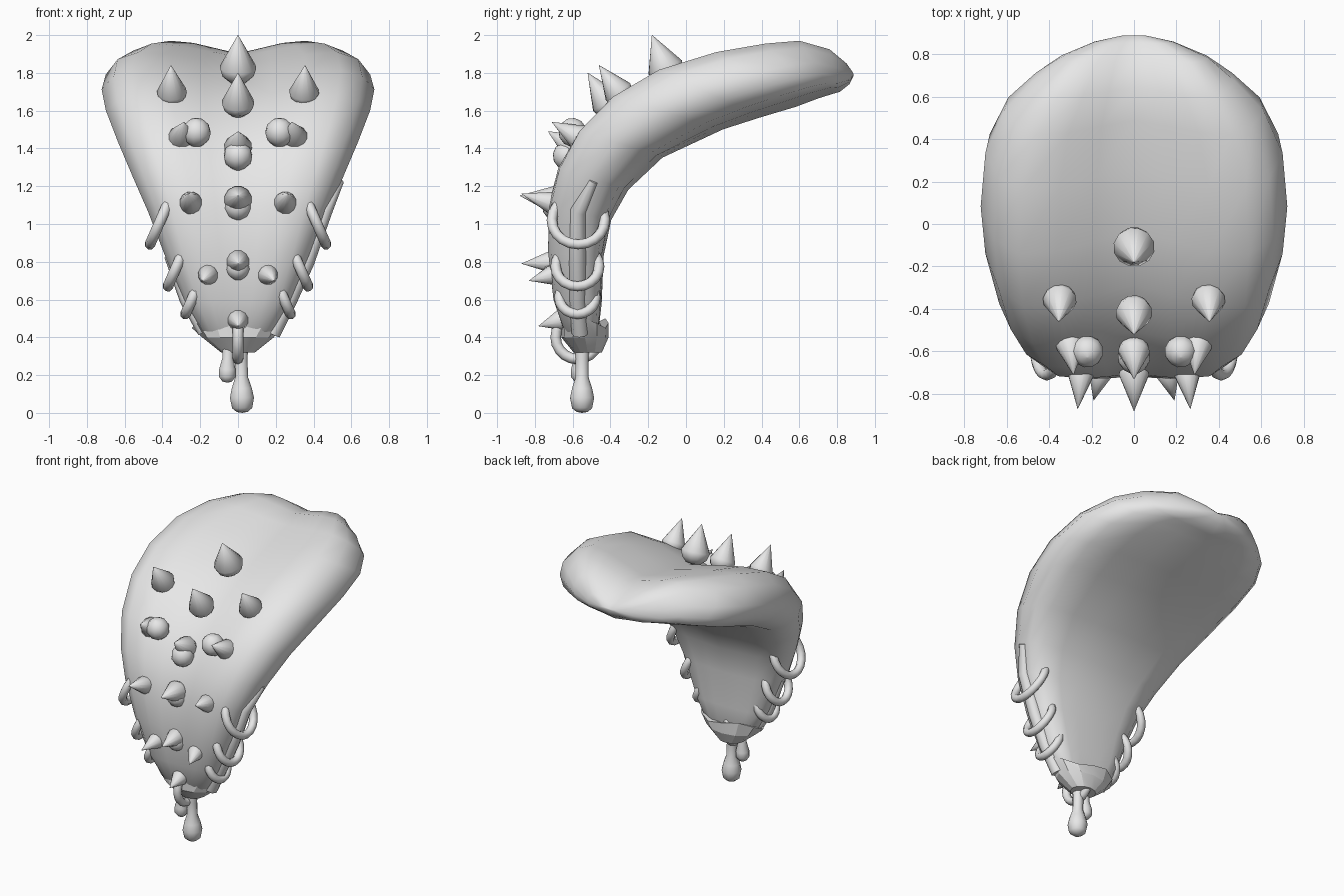
import bpy, bmesh, math
from mathutils import Vector

if "Cube" in bpy.data.objects:
    bpy.data.objects.remove(bpy.data.objects["Cube"])

grey = bpy.data.materials.new("plain grey")
grey.diffuse_color = (0.8, 0.8, 0.8, 1)
grey.use_nodes = True
grey.node_tree.nodes["Principled BSDF"].inputs["Base Color"].default_value = grey.diffuse_color


def finish(obj, angle):
    obj.data.materials.append(grey)
    bpy.ops.object.select_all(action='DESELECT')
    obj.select_set(True)
    bpy.context.view_layer.objects.active = obj
    if angle:
        bpy.ops.object.shade_smooth_by_angle(angle=math.radians(angle))
    return obj


def loft(name, rings, angle=40):
    """Skin a list of equal closed rings and cap both ends."""
    bm = bmesh.new()
    rows = [[bm.verts.new(p) for p in ring] for ring in rings]
    n = len(rows[0])
    for a, b in zip(rows, rows[1:]):
        for i in range(n):
            bm.faces.new((a[i], a[(i + 1) % n], b[(i + 1) % n], b[i]))
    bm.faces.new(rows[0][::-1])
    bm.faces.new(rows[-1])
    bmesh.ops.recalc_face_normals(bm, faces=bm.faces)
    me = bpy.data.meshes.new(name)
    bm.to_mesh(me)
    bm.free()
    obj = bpy.data.objects.new(name, me)
    bpy.context.collection.objects.link(obj)
    return finish(obj, angle)


def lathe(name, profile, origin, axis, sides=12, angle=60):
    """Spin (radius, distance) pairs about an axis from an origin."""
    origin, axis = Vector(origin), Vector(axis).normalized()
    u = axis.orthogonal().normalized()
    v = axis.cross(u)
    rings = []
    for r, t in profile:
        rings.append([origin + axis * t + (u * math.cos(k) + v * math.sin(k)) * max(r, 0.001)
                      for k in (2 * math.pi * i / sides for i in range(sides))])
    return loft(name, rings, angle)


def spike(name, base, tip, r):
    """Cone with a rounded underside."""
    axis = Vector(tip) - Vector(base)
    lathe(name, [(0, -0.9 * r), (0.5 * r, -0.8 * r), (0.87 * r, -0.45 * r), (r, 0),
                 (0, axis.length)], base, axis, 12, 75)


def ball(name, centre, r):
    prof = [(r * math.sin(math.pi * i / 6), -r * math.cos(math.pi * i / 6)) for i in range(7)]
    lathe(name, prof, centre, (0, -0.4, 1))


def hoop(name, centre, normal, major, minor):
    bpy.ops.mesh.primitive_torus_add(
        major_segments=20, minor_segments=8, major_radius=major, minor_radius=minor,
        location=centre, rotation=Vector(normal).to_track_quat('Z', 'Y').to_euler())
    bpy.context.object.name = name
    finish(bpy.context.object, 75)


def strand(name, points, radius):
    cu = bpy.data.curves.new(name, 'CURVE')
    cu.dimensions = '3D'
    cu.bevel_depth = radius
    cu.bevel_resolution = 2
    cu.use_fill_caps = True
    sp = cu.splines.new('POLY')
    sp.points.add(len(points) - 1)
    for p, co in zip(sp.points, points):
        p.co = (*co, 1)
    sp.points[0].radius = 0.6
    obj = bpy.data.objects.new(name, cu)
    bpy.context.collection.objects.link(obj)
    bpy.ops.object.select_all(action='DESELECT')
    obj.select_set(True)
    bpy.context.view_layer.objects.active = obj
    bpy.ops.object.convert(target='MESH')
    finish(bpy.context.object, 60)


# Tongue: each station is upper point (y, z), lower point (y, z), half width
stations = [
    (-0.58, 0.34, -0.50, 0.34, 0.08), (-0.65, 0.44, -0.46, 0.42, 0.20),
    (-0.71, 0.60, -0.44, 0.58, 0.29), (-0.74, 0.85, -0.43, 0.83, 0.39),
    (-0.74, 1.10, -0.39, 1.02, 0.475), (-0.69, 1.30, -0.30, 1.18, 0.555),
    (-0.58, 1.50, -0.12, 1.35, 0.635), (-0.40, 1.68, 0.20, 1.50, 0.70),
    (-0.15, 1.82, 0.40, 1.565, 0.722), (0.16, 1.91, 0.58, 1.62, 0.70),
    (0.42, 1.955, 0.70, 1.665, 0.61), (0.60, 1.97, 0.78, 1.69, 0.475),
    (0.76, 1.925, 0.815, 1.70, 0.35), (0.85, 1.85, 0.865, 1.74, 0.19),
    (0.885, 1.80, 0.888, 1.785, 0.06),
]
# Half sections from top centre round the rim to bottom centre, tip and root
tip_half = [(0, 1.0), (0.25, 1.0), (0.5, 0.97), (0.75, 0.88), (0.92, 0.72), (1, 0.48),
            (0.96, 0.24), (0.84, 0.08), (0.6, 0.03), (0.3, 0.03), (0, 0.03)]
root_half = [(0, 0.76), (0.25, 0.86), (0.5, 0.96), (0.75, 1.0), (0.91, 0.87), (1, 0.59),
             (0.97, 0.37), (0.87, 0.2), (0.6, 0.11), (0.3, 0.06), (0, 0.0)]
rings = []
for i, (ty, tz, by, bz, w) in enumerate(stations):
    k = min(1, i / 9)
    half = [(a[0] + (b[0] - a[0]) * k, a[1] + (b[1] - a[1]) * k)
            for a, b in zip(tip_half, root_half)]
    section = half + [(-u, v) for u, v in half[-2:0:-1]]
    rings.append([(u * w, by + (ty - by) * v, bz + (tz - bz) * v) for u, v in section])
loft("tongue", rings, 80)

# Centre line spikes: base y, z, tip y, z, radius
for by, bz, ty, tz, r in [(-0.11, 1.83, -0.18, 2.0, 0.098), (-0.42, 1.645, -0.52, 1.80, 0.087),
                          (-0.60, 1.41, -0.73, 1.49, 0.075), (-0.71, 1.13, -0.88, 1.15, 0.073),
                          (-0.71, 0.80, -0.87, 0.79, 0.063), (-0.67, 0.49, -0.78, 0.46, 0.055)]:
    spike("centre_spike", (0, by, bz), (0, ty, tz), r)
for y, z, r in [(-0.63, 1.36, 0.077), (-0.69, 1.09, 0.073), (-0.70, 0.765, 0.063)]:
    ball("centre_stud", (0, y, z), r)

# Mirrored side spikes, studs and piercing hoops
for s in (-1, 1):
    for bx, by, bz, tx, ty, tz, r in [(0.35, -0.36, 1.70, 0.355, -0.46, 1.84, 0.08),
                                      (0.30, -0.57, 1.46, 0.285, -0.71, 1.54, 0.07),
                                      (0.25, -0.70, 1.11, 0.265, -0.87, 1.16, 0.066),
                                      (0.16, -0.71, 0.73, 0.19, -0.83, 0.70, 0.055)]:
        spike("side_spike", (s * bx, by, bz), (s * tx, ty, tz), r)
    ball("side_stud", (s * 0.22, -0.60, 1.485), 0.077)
    for x, y, z, R in [(0.41, -0.57, 1.02, 0.14), (0.325, -0.575, 0.775, 0.115),
                       (0.24, -0.575, 0.61, 0.095)]:
        hoop("side_hoop", (s * x, y, z), (s * 0.25, 0, 0.11), R, 0.028)
hoop("tip_hoop", (0, -0.575, 0.40), (1, 0, 0), 0.115, 0.028)

# Wet film wrapped round the tip, with an uneven rim
film = []
for z, rx, ry, cy, wave in [(0.475, 0.245, 0.125, -0.535, 0.025), (0.40, 0.19, 0.125, -0.535, 0),
                            (0.32, 0.09, 0.075, -0.52, 0)]:
    film.append([(rx * math.cos(a), cy + ry * math.sin(a), z + wave * math.cos(3 * a))
                 for a in (2 * math.pi * j / 12 for j in range(12))])
loft("tip_film", film, 20)

# Strands running along the edges
strand("right_strand", [(0.535, -0.49, 1.23), (0.455, -0.57, 1.07), (0.36, -0.575, 0.80),
                        (0.27, -0.575, 0.60), (0.18, -0.56, 0.42)], 0.045)
strand("left_strand", [(-0.37, -0.57, 0.83), (-0.275, -0.57, 0.60), (-0.18, -0.555, 0.43)], 0.035)

# Hanging drips
lathe("long_drip", [(0.04, 0.0), (0.035, 0.10), (0.035, 0.19), (0.055, 0.25), (0.066, 0.30),
                    (0.055, 0.355), (0.03, 0.375), (0, 0.38)], (0.015, -0.55, 0.38), (0.02, 0, -1))
lathe("short_drip", [(0.03, 0.0), (0.03, 0.09), (0.045, 0.15), (0.045, 0.19), (0.025, 0.215),
                     (0, 0.22)], (-0.05, -0.565, 0.38), (-0.04, 0, -1))
